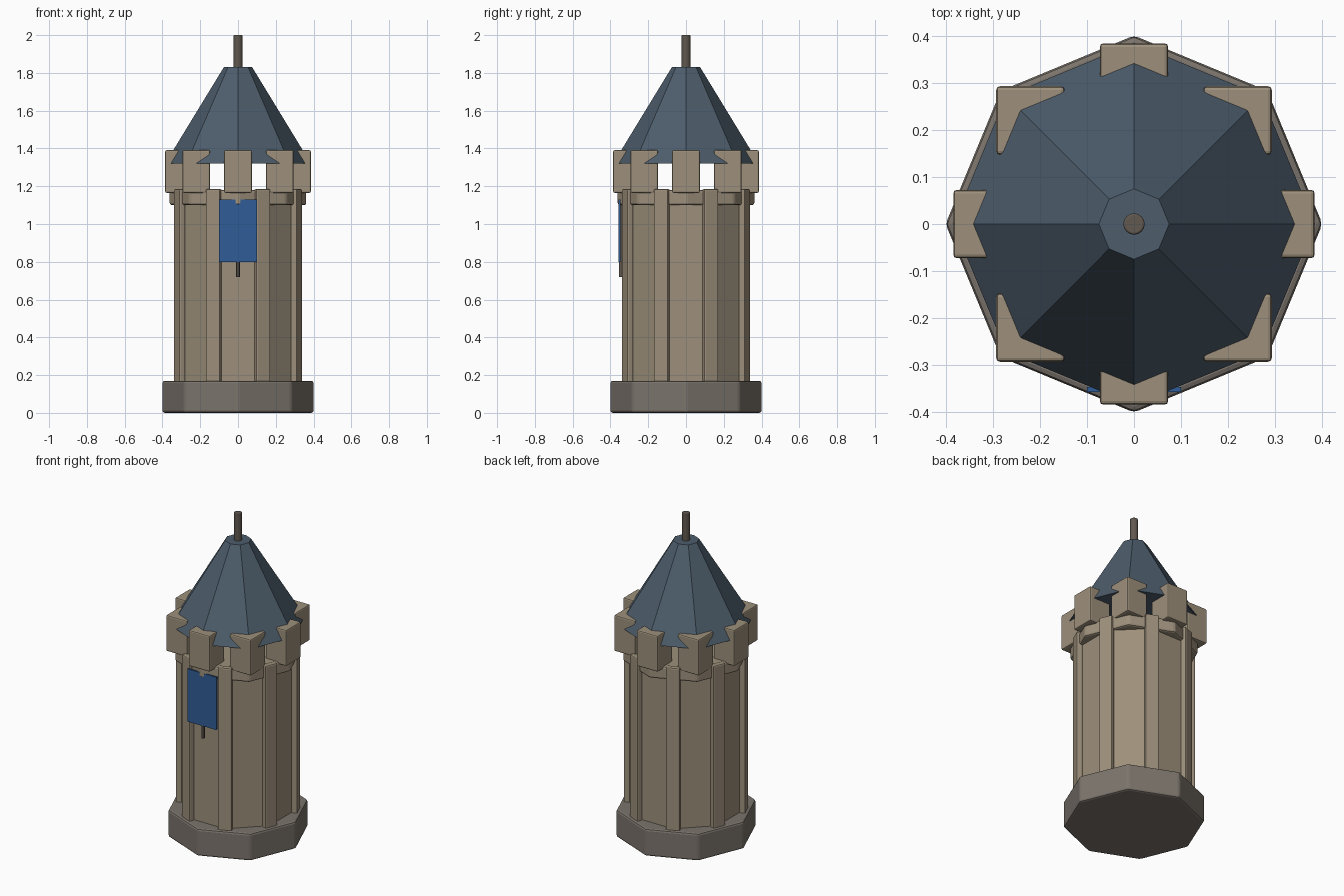
import bpy, math

if "Cube" in bpy.data.objects:
    bpy.data.objects.remove(bpy.data.objects["Cube"])

def material(name, rgb):
    m = bpy.data.materials.new(name)
    m.diffuse_color = (*rgb, 1)
    m.use_nodes = True
    m.node_tree.nodes["Principled BSDF"].inputs["Base Color"].default_value = m.diffuse_color
    return m

STONE = material("stone", (0.34, 0.28, 0.20))
DARK = material("dark_stone", (0.20, 0.175, 0.15))
SLATE = material("slate", (0.075, 0.11, 0.15))
CLOTH = material("cloth", (0.03, 0.11, 0.31))
WOOD = material("wood", (0.12, 0.10, 0.08))

def finish(name, mat, bevel):
    ob = bpy.context.object
    ob.name = name
    ob.data.materials.append(mat)
    bpy.ops.object.transform_apply(location=False, rotation=True, scale=True)
    if bevel:
        b = ob.modifiers.new("bevel", "BEVEL")
        b.width, b.segments = bevel, 2
    return ob

def prism(name, mat, r1, r2, z0, z1, sides=8, turn=0.0, bevel=0.0, y=0.0):
    bpy.ops.mesh.primitive_cone_add(vertices=sides, radius1=r1, radius2=r2, depth=z1 - z0,
                                    location=(0, y, (z0 + z1) / 2), rotation=(0, 0, turn))
    return finish(name, mat, bevel)

def box(name, mat, centre, size, turn=0.0, bevel=0.0):
    bpy.ops.mesh.primitive_cube_add(size=1, location=centre, rotation=(0, 0, turn))
    bpy.context.object.scale = size
    return finish(name, mat, bevel)

# base, shaft and collar
prism("base", DARK, 0.402, 0.402, 0, 0.17, bevel=0.012)
prism("shaft", STONE, 0.335, 0.335, 0.15, 1.18, turn=math.pi / 8)
prism("collar", STONE, 0.364, 0.364, 1.10, 1.18, bevel=0.012)

for i in range(8):
    # corner ribs follow the wall, battlement blocks stay square to the axes
    a = math.pi / 8 + i * math.pi / 4
    box(f"rib_{i}", STONE, (0.335 * math.cos(a), 0.335 * math.sin(a), 0.67),
        (0.036, 0.082, 1.03), turn=a, bevel=0.008)
    a = i * math.pi / 4
    box(f"battlement_{i}", STONE, (0.3125 * math.cos(a), 0.3125 * math.sin(a), 1.278),
        (0.146, 0.146, 0.226), bevel=0.008)

# roof and finial
prism("roof", SLATE, 0.386, 0.075, 1.32, 1.83)
prism("finial", WOOD, 0.023, 0.023, 1.80, 2.0, sides=16, bevel=0.004)
bpy.ops.object.shade_smooth_by_angle()

# banner hanging on the front
box("banner", CLOTH, (0, -0.353, 0.965), (0.20, 0.01, 0.33))
prism("banner_pole", WOOD, 0.01, 0.01, 0.72, 1.10, sides=12, y=-0.346)
bpy.ops.object.shade_smooth_by_angle()
